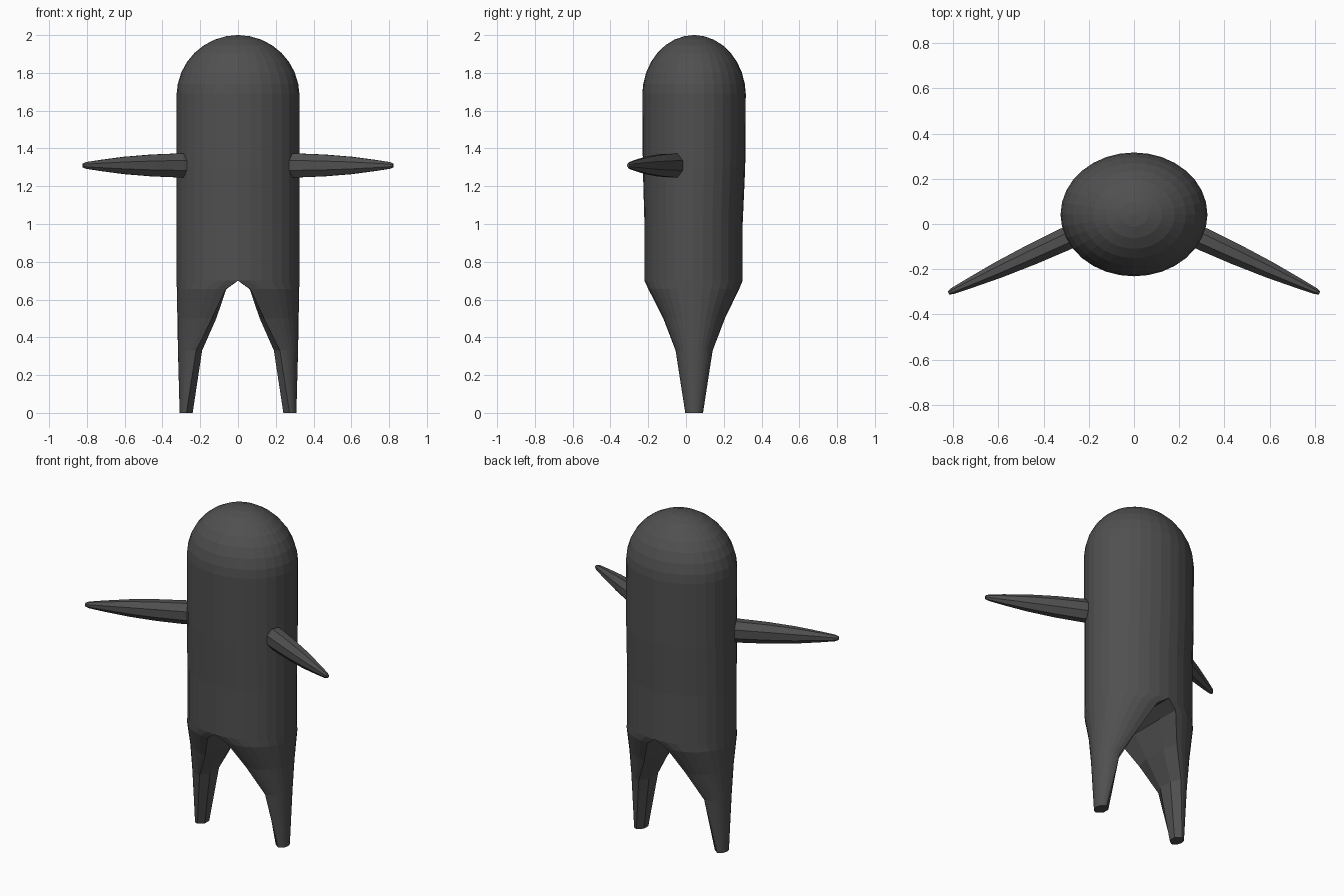
import bpy, bmesh, math
from mathutils import Vector

if "Cube" in bpy.data.objects:
    bpy.data.objects.remove(bpy.data.objects["Cube"])

N = 32  # sides of the body

mat = bpy.data.materials.new("dark grey")
mat.diffuse_color = (0.08, 0.08, 0.08, 1)
mat.use_nodes = True
mat.node_tree.nodes["Principled BSDF"].inputs["Base Color"].default_value = mat.diffuse_color


def loft(name, rings, cap_start=True, cap_end=True):
    """Skin a list of equal-length closed rings."""
    bm = bmesh.new()
    vs = [[bm.verts.new(p) for p in r] for r in rings]
    n = len(rings[0])
    for a, b in zip(vs, vs[1:]):
        for i in range(n):
            j = (i + 1) % n
            bm.faces.new((a[i], a[j], b[j], b[i]))
    if cap_start:
        bm.faces.new(vs[0])
    if cap_end:
        bm.faces.new(vs[-1])
    bmesh.ops.recalc_face_normals(bm, faces=bm.faces)
    me = bpy.data.meshes.new(name)
    bm.to_mesh(me)
    bm.free()
    me.materials.append(mat)
    ob = bpy.data.objects.new(name, me)
    bpy.context.collection.objects.link(ob)
    return ob


# Body: oval column with a domed top
def oval(z, rx, ry, cy):
    return [(rx * math.cos(2 * math.pi * i / N), cy + ry * math.sin(2 * math.pi * i / N), z)
            for i in range(N)]


rings = [oval(0.70, 0.325, 0.26, 0.04), oval(1.0, 0.325, 0.26, 0.04),
         oval(1.3, 0.325, 0.271, 0.0425), oval(1.69, 0.325, 0.274, 0.0425)]
for k in range(1, 9):
    a = math.radians(90 * k / 8) if k < 8 else math.radians(88.5)
    rings.append(oval(1.68 + 0.32 * math.sin(a), 0.325 * math.cos(a), 0.274 * math.cos(a), 0.0425))
loft("body", rings, cap_start=False)


# Legs: half-oval sections that shrink to small feet, with a slightly bowed inner side
def leg_section(z, x_in, x_edge, x_out, ry, cy, side):
    pts = []
    for i in range(N // 2 + 1):
        a = math.pi * (i / (N // 2) - 0.5)
        pts.append((side * (x_edge + (x_out - x_edge) * math.cos(a)), cy + ry * math.sin(a), z))
    for f in (0.45, -0.45):
        pts.append((side * x_in, cy + f * ry, z))
    return pts


leg = [(0.70, 0.0, 0.0, 0.325, 0.26, 0.04), (0.655, 0.062, 0.066, 0.324, 0.24, 0.041),
       (0.50, 0.115, 0.138, 0.321, 0.163, 0.043), (0.33, 0.19, 0.222, 0.318, 0.098, 0.043),
       (0.0, 0.24, 0.273, 0.309, 0.047, 0.043)]

# Arms: eight-sided tapering cones that reach outward and forward
arm = [(-0.05, 0.060), (0.02, 0.065), (0.18, 0.059), (0.34, 0.047),
       (0.48, 0.030), (0.565, 0.018), (0.585, 0.010)]

for side, label in ((-1, "left"), (1, "right")):
    loft(label + "_leg", [leg_section(*s, side) for s in leg], cap_start=False)
    axis = Vector((side * 0.908, -0.419, 0))
    across = Vector((0.419, side * 0.908, 0))
    start = Vector((side * 0.29, -0.06, 1.31))
    loft(label + "_arm", [
        [start + axis * d + across * (0.85 * r * math.cos(math.pi * (i + 0.5) / 4))
         + Vector((0, 0, 1.06 * r * math.sin(math.pi * (i + 0.5) / 4))) for i in range(8)]
        for d, r in arm])
